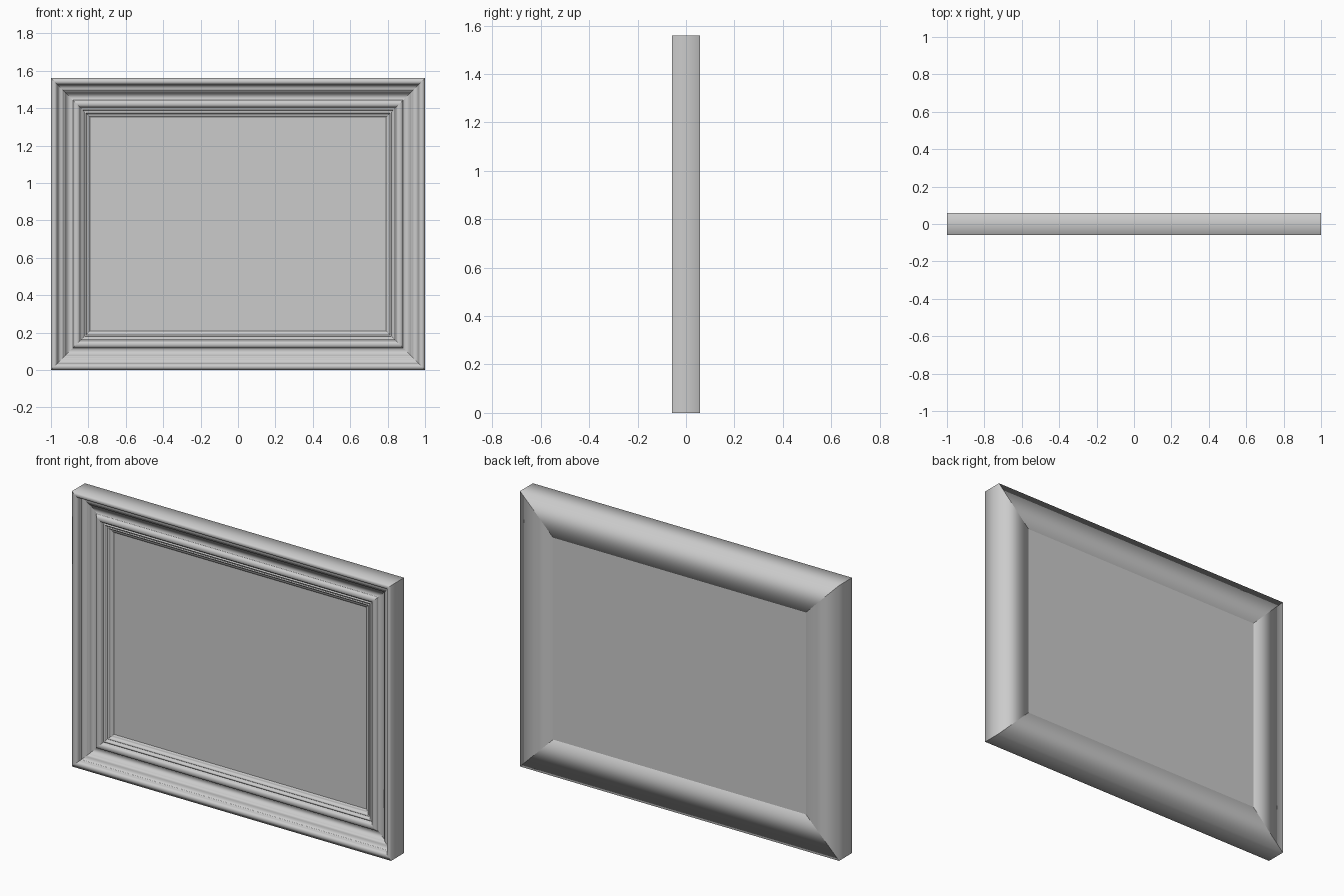
import bpy, bmesh, math

if "Cube" in bpy.data.objects:
    bpy.data.objects.remove(bpy.data.objects["Cube"])

W, H, T = 2.0, 1.56, 0.058      # outer width, height, half thickness
OPEN = 0.208                    # inset of the opening from the outer edge
PANEL_Y = 0.020


def arc(cd, cy, rd, ry, a0, a1, n=8):
    """Elliptical arc in the moulding section (d = inset, y = depth)."""
    out = []
    for i in range(n + 1):
        a = math.radians(a0 + (a1 - a0) * i / n)
        out.append((cd + rd * math.cos(a), cy - ry * math.sin(a)))
    return out


def add_object(name, bm):
    bmesh.ops.recalc_face_normals(bm, faces=bm.faces)
    me = bpy.data.meshes.new(name)
    bm.to_mesh(me)
    bm.free()
    ob = bpy.data.objects.new(name, me)
    bpy.context.collection.objects.link(ob)
    return ob


# moulding section, from outer back edge across the front to the opening
profile = [(0, T), (0, -T)]
profile += arc(0.018, -0.040, 0.016, 0.018, 90, 0, 8)             # outer rim
profile += [(0.036, -0.036), (0.036, -0.030)]
profile += arc(0.062, -0.030, 0.024, 0.014, 180, 270, 6)          # cove
profile += [(0.064, -0.011), (0.075, -0.010), (0.075, -0.004)]    # fillets
profile += [(0.117, -0.003)]                                      # flat frieze
profile += arc(0.136, -0.007, 0.018, 0.013, 180, 0, 10)           # inner bead
profile += [(0.155, -0.003), (0.159, -0.003)]
profile += arc(0.165, -0.001, 0.006, 0.005, 180, 0, 6)            # small bead
profile += [(0.172, 0.003), (0.177, 0.004)]
profile += arc(0.183, 0.007, 0.005, 0.004, 150, 0, 5)             # sight bead
profile += [(0.190, 0.013), (0.198, 0.014), (OPEN, PANEL_Y), (OPEN, T)]

# frame: mitred sweep of the section around the rectangle
bm = bmesh.new()
rings = []
for sx, top in ((-1, 0), (1, 0), (1, 1), (-1, 1)):
    rings.append([bm.verts.new((sx * (W / 2 - d), y, H - d if top else d))
                  for d, y in profile])
n = len(profile)
for c in range(4):
    a, b = rings[c], rings[(c + 1) % 4]
    for i in range(n):
        j = (i + 1) % n
        bm.faces.new((a[i], a[j], b[j], b[i])).smooth = True
# crisp mitre joints, soft rounded look along the section
for ring in rings:
    for i in range(n):
        bm.edges.get((ring[i], ring[(i + 1) % n])).smooth = False
add_object("frame_moulding", bm)

# picture panel: board filling the opening, flush with the back
bm = bmesh.new()
bmesh.ops.create_cube(bm, size=1)
for v in bm.verts:
    v.co.x *= W - 2 * OPEN
    v.co.z = v.co.z * (H - 2 * OPEN) + H / 2
    v.co.y = T if v.co.y > 0 else PANEL_Y
add_object("picture_panel", bm)
